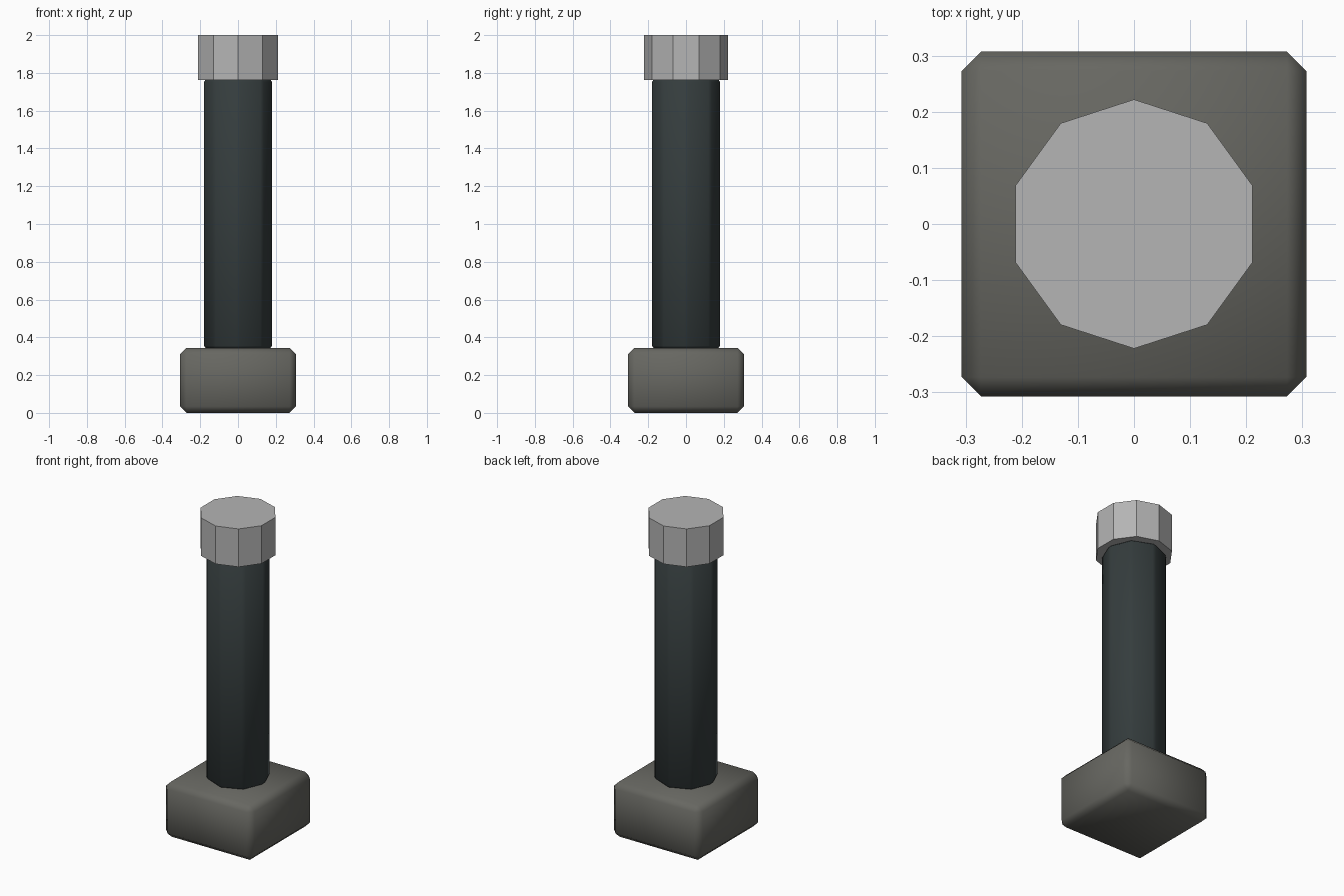
import bpy, math

if "Cube" in bpy.data.objects:
    bpy.data.objects.remove(bpy.data.objects["Cube"])


def material(name, rgb):
    m = bpy.data.materials.new(name)
    m.diffuse_color = (*rgb, 1)
    m.use_nodes = True
    m.node_tree.nodes["Principled BSDF"].inputs["Base Color"].default_value = m.diffuse_color
    return m


def finish(name, mat, bevel=0):
    ob = bpy.context.object
    ob.name = name
    ob.data.materials.append(mat)
    if bevel:
        mod = ob.modifiers.new("Bevel", 'BEVEL')
        mod.width = bevel
        mod.segments = 1
        mod.limit_method = 'ANGLE'
        mod.angle_limit = math.radians(30)
        bpy.ops.object.modifier_apply(modifier="Bevel")
        bpy.ops.object.shade_smooth_by_angle(angle=math.radians(50))
    return ob


def prism(name, sides, radius, z0, z1, mat, bevel=0):
    # Cylinder primitives start with a vertex on the +y axis
    bpy.ops.mesh.primitive_cylinder_add(vertices=sides, radius=radius,
                                        depth=z1 - z0, location=(0, 0, (z0 + z1) / 2))
    return finish(name, mat, bevel)


stone = material("grey stone", (0.135, 0.135, 0.12))
dark = material("dark slate", (0.035, 0.046, 0.047))
light = material("light grey", (0.46, 0.46, 0.46))

# Chamfered square base
bpy.ops.mesh.primitive_cube_add(size=1, location=(0, 0, 0.172))
bpy.context.object.scale = (0.614, 0.614, 0.344)
bpy.ops.object.transform_apply(location=False, rotation=False, scale=True)
finish("base_block", stone, 0.034)

# Softened post
prism("post", 8, 0.185, 0.342, 1.765, dark, 0.013)

# Ten-sided cap
prism("cap", 10, 0.222, 1.762, 2.0, light)
